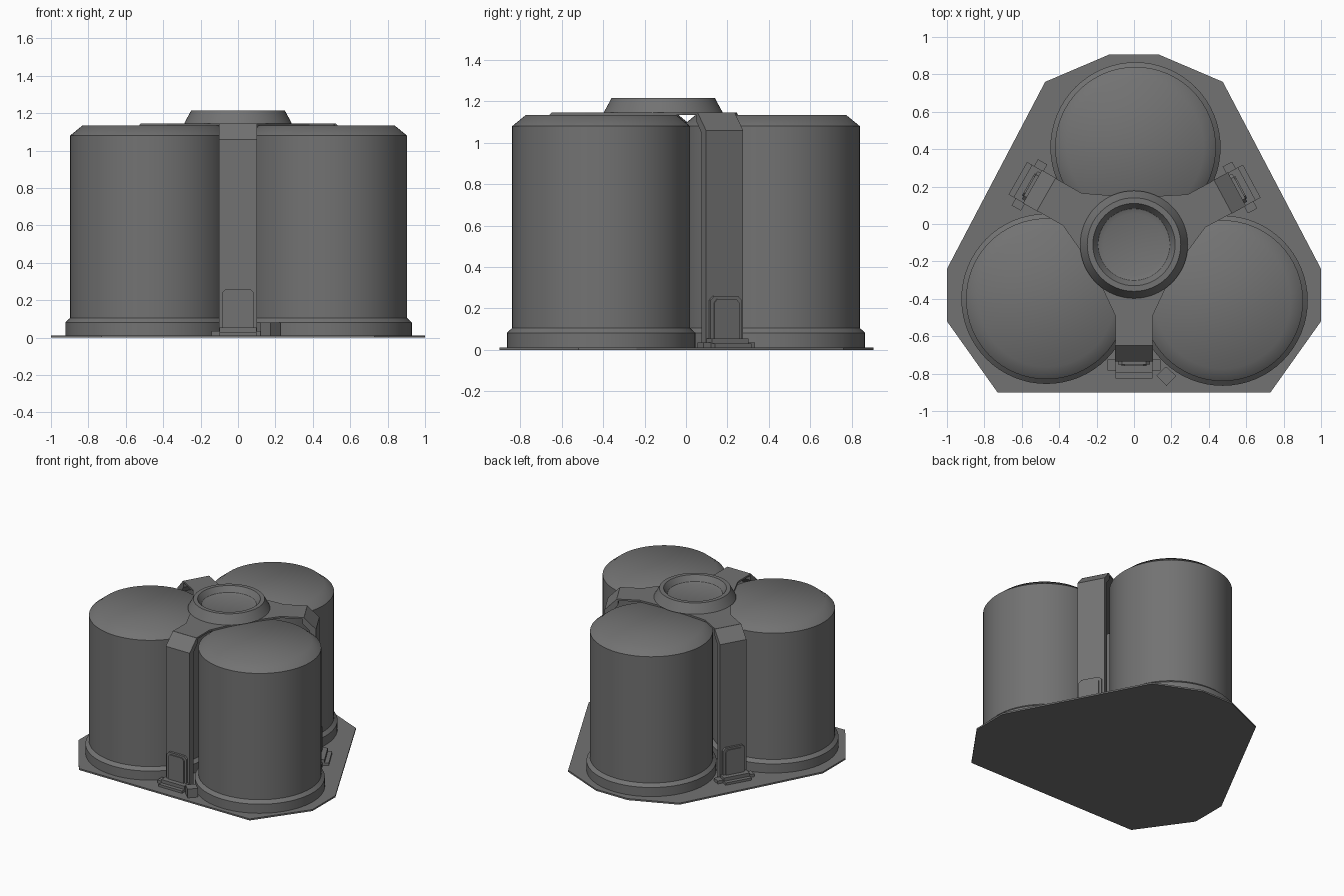
import bpy, bmesh
from math import sin, cos, pi, radians
from mathutils import Matrix

if "Cube" in bpy.data.objects:
    bpy.data.objects.remove(bpy.data.objects["Cube"])

HUB_Y = -0.11
ARMS = (28.3, 150.3, 270)

# Dark grey metal
dark = bpy.data.materials.new("dark_metal")
dark.diffuse_color = (0.17, 0.17, 0.17, 1)
dark.use_nodes = True
dark.node_tree.nodes["Principled BSDF"].inputs["Base Color"].default_value = dark.diffuse_color


def finish(name, bm, smooth=None, matrix=None):
    if matrix is not None:
        bm.transform(matrix)
    bmesh.ops.recalc_face_normals(bm, faces=bm.faces[:])
    me = bpy.data.meshes.new(name)
    bm.to_mesh(me)
    bm.free()
    me.materials.append(dark)
    ob = bpy.data.objects.new(name, me)
    bpy.context.collection.objects.link(ob)
    if smooth:
        bpy.ops.object.select_all(action='DESELECT')
        bpy.context.view_layer.objects.active = ob
        ob.select_set(True)
        bpy.ops.object.shade_smooth_by_angle(angle=radians(smooth))
    return ob


def lathe(name, profile, x, y, seg=64, smooth=45):
    """Revolve (radius, z) points around a vertical axis; both ends are capped."""
    bm = bmesh.new()
    rings = [[bm.verts.new((r * cos(2 * pi * i / seg), r * sin(2 * pi * i / seg), z))
              for i in range(seg)] for r, z in profile]
    for a, b in zip(rings, rings[1:]):
        for i in range(seg):
            j = (i + 1) % seg
            bm.faces.new((a[i], a[j], b[j], b[i]))
    bm.faces.new(rings[0])
    bm.faces.new(rings[-1])
    return finish(name, bm, smooth, Matrix.Translation((x, y, 0)))


def prism(name, points, offset, matrix=None):
    """Extrude a closed 3D outline by an offset vector."""
    bm = bmesh.new()
    face = bm.faces.new([bm.verts.new(p) for p in points])
    ext = bmesh.ops.extrude_face_region(bm, geom=[face])
    bmesh.ops.translate(bm, vec=offset, verts=[v for v in ext['geom']
                                               if isinstance(v, bmesh.types.BMVert)])
    return finish(name, bm, None, matrix)


def arm_matrix(angle):
    return Matrix.Translation((0, HUB_Y, 0)) @ Matrix.Rotation(radians(angle), 4, 'Z')


# Base plate
half = [(0.73, -0.9), (1.0, -0.52), (1.0, -0.24), (0.475, 0.76), (0.135, 0.905)]
outline = half + [(-x, y) for x, y in reversed(half)]
prism("base_plate", [(x, y, 0) for x, y in outline], (0, 0, 0.012))

# Three tanks with stepped foot rings
for i, (x, y) in enumerate([(-0.468, -0.4), (0.474, -0.41), (0.008, 0.41)]):
    lathe(f"tank_{i}", [(0.43, 0.01), (0.43, 1.08), (0.365, 1.133)], x, y)
    lathe(f"tank_ring_{i}", [(0.455, 0.01), (0.455, 0.082), (0.43, 0.105)], x, y, smooth=30)

# Hub with recessed centre
lathe("hub", [(0.288, 1.145), (0.25, 1.215), (0.22, 1.215), (0.192, 1.175),
              (0.165, 1.165)], 0, HUB_Y, smooth=30)

# Three-armed top plate
star = []
arm = [(0.22, -0.175), (0.38, -0.1), (0.54, -0.1), (0.54, 0.1), (0.38, 0.1), (0.22, 0.175)]
for a in ARMS:
    c, s = cos(radians(a)), sin(radians(a))
    star += [(d * c - w * s, HUB_Y + d * s + w * c, 1.133) for d, w in arm]
prism("top_plate", star, (0, 0, 0.013))

# Straps, panels and feet at the end of each arm
strap = [(0.53, 1.145), (0.54, 1.145), (0.625, 1.06), (0.625, 0.01),
         (0.58, 0.01), (0.58, 1.045), (0.53, 1.1)]
panel = [(-0.085, 0.05), (0.085, 0.05), (0.085, 0.24), (0.065, 0.26),
         (-0.065, 0.26), (-0.085, 0.24)]
inset = [(w * 0.8, 0.05 + (z - 0.05) * 0.93) for w, z in panel]
for i, a in enumerate(ARMS):
    m = arm_matrix(a)
    prism(f"strap_{i}", [(d, -0.102, z) for d, z in strap], (0, 0.204, 0), m)
    prism(f"panel_{i}", [(0.61, w, z) for w, z in panel], (0.032, 0, 0), m)
    prism(f"panel_face_{i}", [(0.63, w, z) for w, z in inset], (0.02, 0, 0), m)
    for name, d0, d1, w, h in (("foot_wide", 0.615, 0.672, 0.142, 0.035),
                               ("foot_step", 0.615, 0.715, 0.1, 0.03),
                               ("foot_block", 0.615, 0.685, 0.1, 0.055)):
        prism(f"{name}_{i}", [(d0, -w, 0.01), (d1, -w, 0.01), (d1, w, 0.01), (d0, w, 0.01)],
              (0, 0, h - 0.01), m)

# Small turned block beside the front foot
prism("small_block", [(0.12, -0.812, 0.01), (0.175, -0.865, 0.01),
                      (0.226, -0.812, 0.01), (0.171, -0.762, 0.01)], (0, 0, 0.07))
